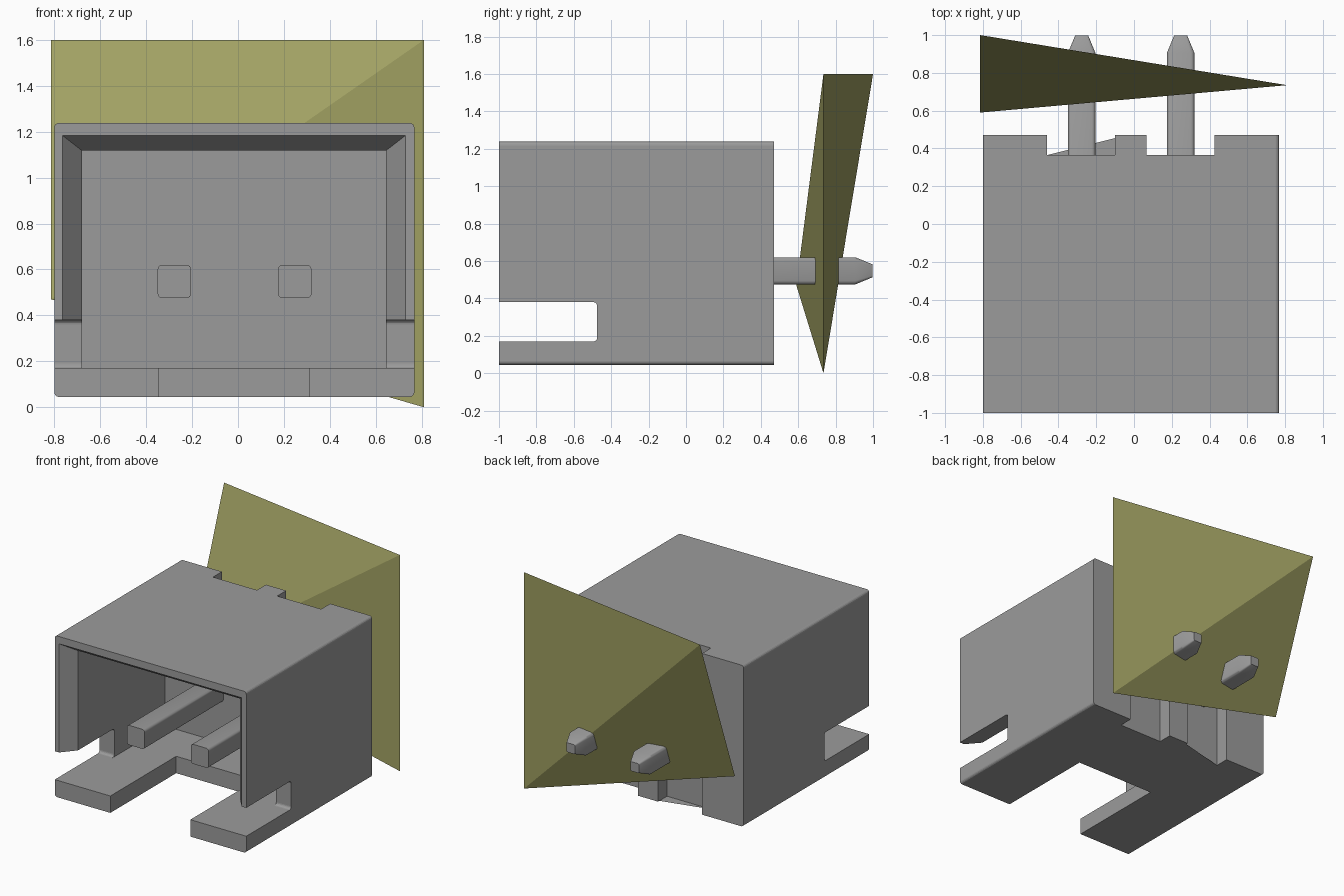
import bpy, bmesh, math

if "Cube" in bpy.data.objects:
    bpy.data.objects.remove(bpy.data.objects["Cube"])


def make_object(name, verts, faces, material=None):
    mesh = bpy.data.meshes.new(name)
    mesh.from_pydata(verts, [], faces)
    bm = bmesh.new()
    bm.from_mesh(mesh)
    bmesh.ops.recalc_face_normals(bm, faces=bm.faces)
    bm.to_mesh(mesh)
    bm.free()
    if material:
        mesh.materials.append(material)
    obj = bpy.data.objects.new(name, mesh)
    bpy.context.collection.objects.link(obj)
    return obj


def make_material(name, colour):
    mat = bpy.data.materials.new(name)
    mat.diffuse_color = (*colour, 1)
    mat.use_nodes = True
    mat.node_tree.nodes["Principled BSDF"].inputs["Base Color"].default_value = mat.diffuse_color
    return mat


def rounded_rect(a0, a1, b0, b1, r=0, segs=4):
    """Outline of a rectangle, with rounded corners when r > 0."""
    if r == 0:
        return [(a0, b0), (a1, b0), (a1, b1), (a0, b1)]
    corners = [(a1 - r, b1 - r), (a0 + r, b1 - r), (a0 + r, b0 + r), (a1 - r, b0 + r)]
    pts = []
    for q, (a, b) in enumerate(corners):
        for i in range(segs + 1):
            t = math.pi / 2 * (q + i / segs)
            pts.append((a + r * math.cos(t), b + r * math.sin(t)))
    return pts


def loft(name, sections, axis="y", material=None):
    """Join (position, outline) sections along x or y into a closed solid."""
    n = len(sections[0][1])
    verts = [(a, pos, b) if axis == "y" else (pos, a, b)
             for pos, outline in sections for a, b in outline]
    faces = [tuple(range(n)), tuple(range(len(verts) - n, len(verts)))]
    for k in range(len(sections) - 1):
        for i in range(n):
            j = (i + 1) % n
            faces.append((k * n + i, k * n + j, (k + 1) * n + j, (k + 1) * n + i))
    return make_object(name, verts, faces, material)


def cut(target, start, end, outline, end_outline=None, axis="y"):
    """Subtract a prism or frustum from the target."""
    cutter = loft("cutter", [(start, outline), (end, end_outline or outline)], axis)
    mod = target.modifiers.new("cut", "BOOLEAN")
    mod.operation = "DIFFERENCE"
    mod.solver = "EXACT"
    mod.object = cutter
    bpy.context.view_layer.objects.active = target
    bpy.ops.object.modifier_apply(modifier=mod.name)
    bpy.data.objects.remove(cutter)


grey = make_material("grey", (0.33, 0.33, 0.33))
olive = make_material("olive", (0.36, 0.36, 0.125))

# Housing shell with rounded long edges
shell = rounded_rect(-0.80, 0.768, 0.045, 1.238, 0.02)
housing = loft("housing", [(-1, shell), (0.47, shell)], material=grey)

# Open front cavity with a flared mouth (sides and top)
cavity = rounded_rect(-0.68, 0.645, 0.17, 1.118)
cut(housing, -1.1, 0.12, cavity)
cut(housing, -1.1, -0.90, rounded_rect(-0.85, 0.815, 0.17, 1.25), cavity)
# Opening in the floor
cut(housing, -1.1, -0.23, rounded_rect(-0.345, 0.31, -0.1, 0.3))
# Slot through both side walls
cut(housing, -1, 1, rounded_rect(-1.1, -0.475, 0.17, 0.38, 0.02), axis="x")
# Full-height notches in the back wall
for x0, x1 in ((-0.46, -0.10), (0.065, 0.425)):
    cut(housing, 0.365, 0.6, rounded_rect(x0, x1, -0.1, 1.4))

# Thin triangular web at the bottom of the left notch
make_object("notch_web", [(-0.46, 0.365, 0.045), (-0.10, 0.365, 0.045), (-0.10, 0.455, 0.045)],
            [(0, 1, 2)], grey)

# Contact pins with tapered rear tips
for side, x in (("left", -0.277), ("right", 0.247)):
    rod = rounded_rect(x - 0.073, x + 0.073, 0.475, 0.62, 0.02)
    tip = [(x + (a - x) * 0.48, 0.548 + (b - 0.548) * 0.48) for a, b in rod]
    pin = loft(side + "_pin", [(-0.80, rod), (0.905, rod), (0.997, tip)], material=grey)
    bpy.ops.object.select_all(action="DESELECT")
    pin.select_set(True)
    bpy.context.view_layer.objects.active = pin
    bpy.ops.object.shade_smooth_by_angle(angle=math.radians(25))

# Olive four-sided wedge behind the housing
make_object("wedge_plate",
            [(-0.814, 1.0, 1.6), (0.81, 0.735, 1.6), (0.81, 0.735, 0), (-0.814, 0.59, 0.47)],
            [(0, 1, 2), (0, 2, 3), (0, 3, 1), (1, 3, 2)], olive)
